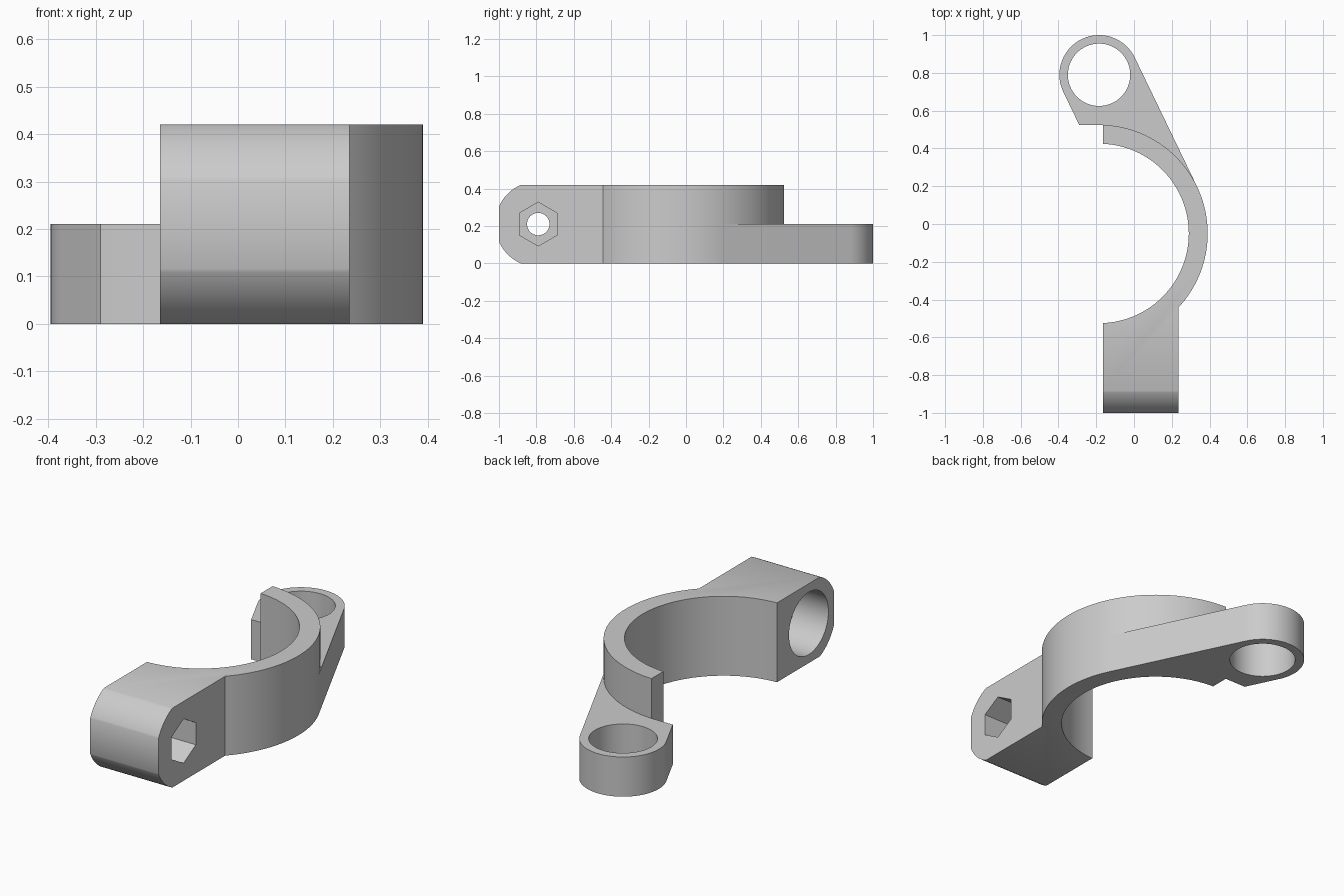
import bpy, bmesh
from math import pi, sin, cos, acos, asin, sqrt
from mathutils import Vector

cube = bpy.data.objects.get("Cube")
if cube:
    bpy.data.objects.remove(cube, do_unlink=True)

RING = Vector((-0.185, -0.05))          # clamp ring centre in plan
INNER, OUTER = 0.475, 0.575
BOSS = Vector((-0.185, 0.79))           # eyelet centre in plan
BOSS_R, BOSS_HOLE = 0.21, 0.165
LEFT, RIGHT = -0.165, 0.235             # x limits of the bolt block
HEIGHT, ARM_HEIGHT = 0.42, 0.21
BOLT = Vector((-0.79, 0.21))            # bolt axis in (y, z)

grey = bpy.data.materials.new("light grey")
grey.use_nodes = True
grey.diffuse_color = (0.6, 0.6, 0.6, 1)
grey.node_tree.nodes["Principled BSDF"].inputs["Base Color"].default_value = (0.6, 0.6, 0.6, 1)


def arc(centre, radius, start, end, steps):
    """Points on an arc, both ends included."""
    angles = [start + (end - start) * i / steps for i in range(steps + 1)]
    return [centre + radius * Vector((cos(a), sin(a))) for a in angles]


def prism(name, points, low, high, axis="z"):
    """Extrude a plan outline along z, or a (y, z) outline along x."""
    bm = bmesh.new()
    place = (lambda p: (p.x, p.y, low)) if axis == "z" else (lambda p: (low, p.x, p.y))
    face = bm.faces.new([bm.verts.new(place(p)) for p in points])
    new = bmesh.ops.extrude_face_region(bm, geom=[face])["geom"]
    shift = (0, 0, high - low) if axis == "z" else (high - low, 0, 0)
    bmesh.ops.translate(bm, vec=shift, verts=[v for v in new if isinstance(v, bmesh.types.BMVert)])
    bmesh.ops.recalc_face_normals(bm, faces=bm.faces)
    mesh = bpy.data.meshes.new(name)
    bm.to_mesh(mesh)
    bm.free()
    obj = bpy.data.objects.new(name, mesh)
    mesh.materials.append(grey)
    bpy.context.collection.objects.link(obj)
    return obj


def circle(centre, radius, sides, turn=0.0):
    return arc(centre, radius, turn, turn + 2 * pi, sides)[:-1]


def combine(target, tool, operation):
    """Apply a boolean and discard the helper."""
    tool.hide_render = True
    mod = target.modifiers.new(operation, "BOOLEAN")
    mod.operation, mod.object, mod.solver = operation, tool, "EXACT"
    bpy.context.view_layer.objects.active = target
    bpy.ops.object.modifier_apply(modifier=mod.name)
    bpy.data.objects.remove(tool, do_unlink=True)


def finish(obj):
    bpy.ops.object.select_all(action="DESELECT")
    obj.select_set(True)
    bpy.context.view_layer.objects.active = obj
    bpy.ops.object.shade_smooth_by_angle(angle=pi / 6)


# Clamp body: half ring running into the bolt block
end_out = acos((LEFT - RING.x) / OUTER)
end_in = acos((LEFT - RING.x) / INNER)
corner = -acos((RIGHT - RING.x) / OUTER)
tangent = asin((OUTER - BOSS_R) / (BOSS.y - RING.y))
shared_arc = arc(RING, OUTER, end_out, tangent, 28)
body_outline = (shared_arc + arc(RING, OUTER, tangent, corner, 32)[1:]
                + [Vector((RIGHT, -1)), Vector((LEFT, -1))]
                + arc(RING, INNER, -end_in, end_in, 72))
body = prism("clamp_body", body_outline, 0, HEIGHT)

# Round the outer end of the bolt block about the bolt axis
end_shape = arc(BOLT, 0.23, pi / 2, 3 * pi / 2, 48) + [Vector((1, -0.02)), Vector((1, 0.44))]
combine(body, prism("end_cutter", end_shape, -0.6, 0.6, "x"), "INTERSECT")

# Hex nut pocket, bolt hole and round head recess
combine(body, prism("nut_cutter", circle(BOLT, 0.117, 6, pi / 2), RIGHT - 0.15, 0.5, "x"), "DIFFERENCE")
combine(body, prism("recess_cutter", circle(BOLT, 0.165, 64), -0.5, LEFT + 0.2, "x"), "DIFFERENCE")
combine(body, prism("bolt_cutter", circle(BOLT, 0.06, 48), -0.5, 0.5, "x"), "DIFFERENCE")
finish(body)

# Low arm: tangent to the ring, wrapped round the eyelet
foot_y = RING.y + sqrt(OUTER ** 2 - (LEFT - RING.x) ** 2)
boss_arc = arc(BOSS, BOSS_R, tangent, tangent + pi, 48)
last = boss_arc[-1]
run = (last.y - foot_y) / cos(tangent)
foot = last + run * Vector((sin(tangent), -cos(tangent)))
arm = prism("eyelet_arm", boss_arc + [foot] + shared_arc, 0, ARM_HEIGHT)
combine(arm, prism("eyelet_cutter", circle(BOSS, BOSS_HOLE, 64), -0.1, 0.5), "DIFFERENCE")
finish(arm)
